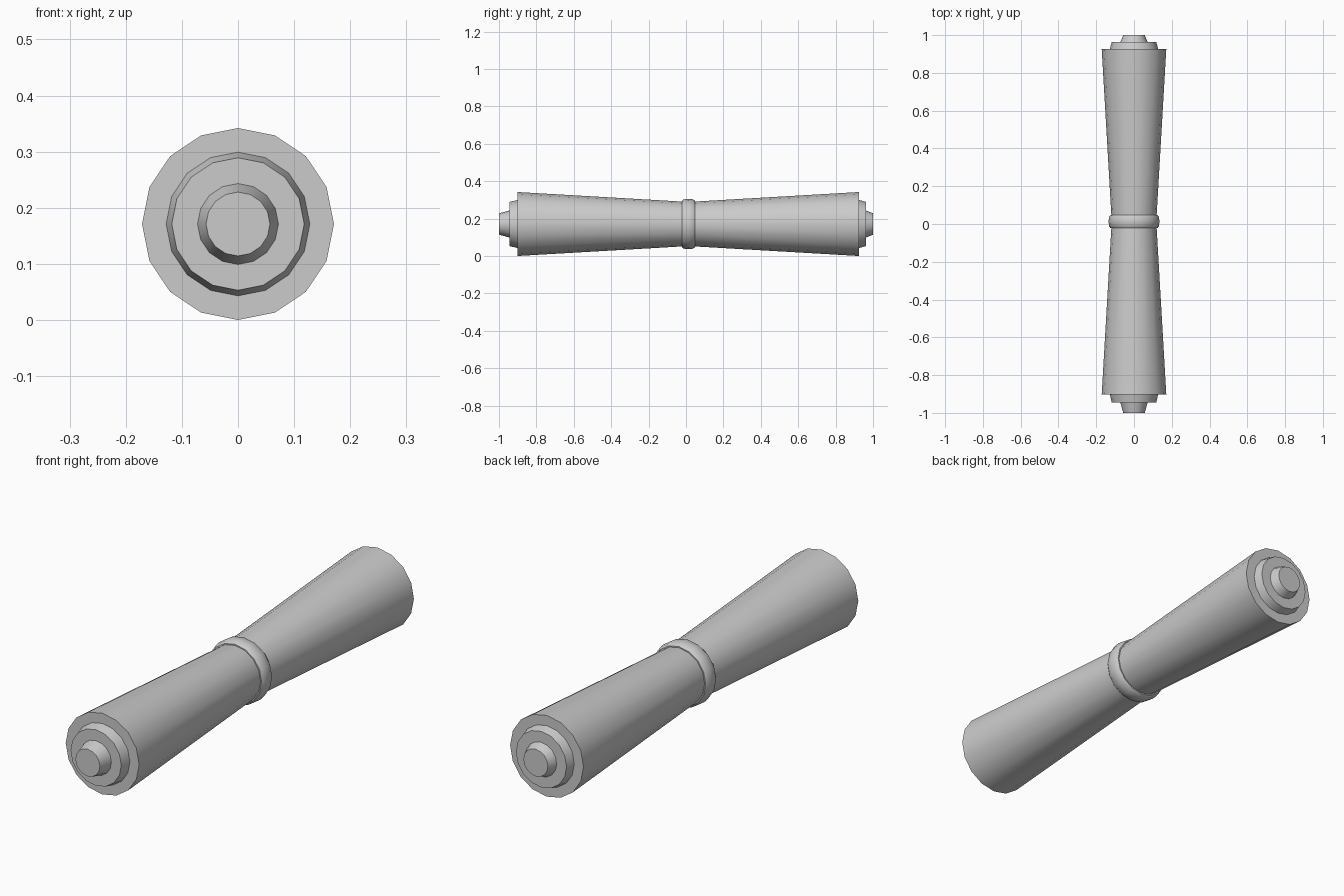
import bpy, bmesh, math

if "Cube" in bpy.data.objects:
    bpy.data.objects.remove(bpy.data.objects["Cube"])

SEGMENTS = 16
AXIS_Z = 0.171


def lathe(name, profile):
    """Revolve (y, radius) points around the y axis and cap both ends."""
    bm = bmesh.new()
    rings = []
    for y, r in profile:
        angles = [2 * math.pi * i / SEGMENTS for i in range(SEGMENTS)]
        rings.append([bm.verts.new((r * math.sin(a), y, AXIS_Z + r * math.cos(a)))
                      for a in angles])
    for a, b in zip(rings, rings[1:]):
        for i in range(SEGMENTS):
            j = (i + 1) % SEGMENTS
            bm.faces.new((a[i], a[j], b[j], b[i]))
    bm.faces.new(rings[0])
    bm.faces.new(rings[-1])
    bmesh.ops.recalc_face_normals(bm, faces=bm.faces)
    mesh = bpy.data.meshes.new(name)
    bm.to_mesh(mesh)
    bm.free()
    obj = bpy.data.objects.new(name, mesh)
    bpy.context.collection.objects.link(obj)
    bpy.ops.object.select_all(action='DESELECT')
    obj.select_set(True)
    bpy.context.view_layer.objects.active = obj
    bpy.ops.object.shade_smooth_by_angle(angle=math.radians(35))
    return obj


# Two flared halves meeting under the collar
lathe("front_grip", [(-0.902, 0.171), (0.013, 0.118)])
lathe("back_grip", [(0.013, 0.118), (0.926, 0.171)])

# Rounded collar at the waist
lathe("waist_collar", [(-0.021, 0.116), (-0.021, 0.125), (-0.012, 0.132), (0.013, 0.135),
                       (0.038, 0.132), (0.047, 0.125), (0.047, 0.116)])

# Stepped end caps: a tapered plate and a tapered knob at each end
for label, face, step, tip in (("front", -0.902, -0.945, -1.0),
                               ("back", 0.926, 0.963, 1.0)):
    lathe(label + "_end_plate", [(face, 0.128), (step, 0.118)])
    lathe(label + "_end_knob", [(step, 0.072), (tip, 0.057)])
